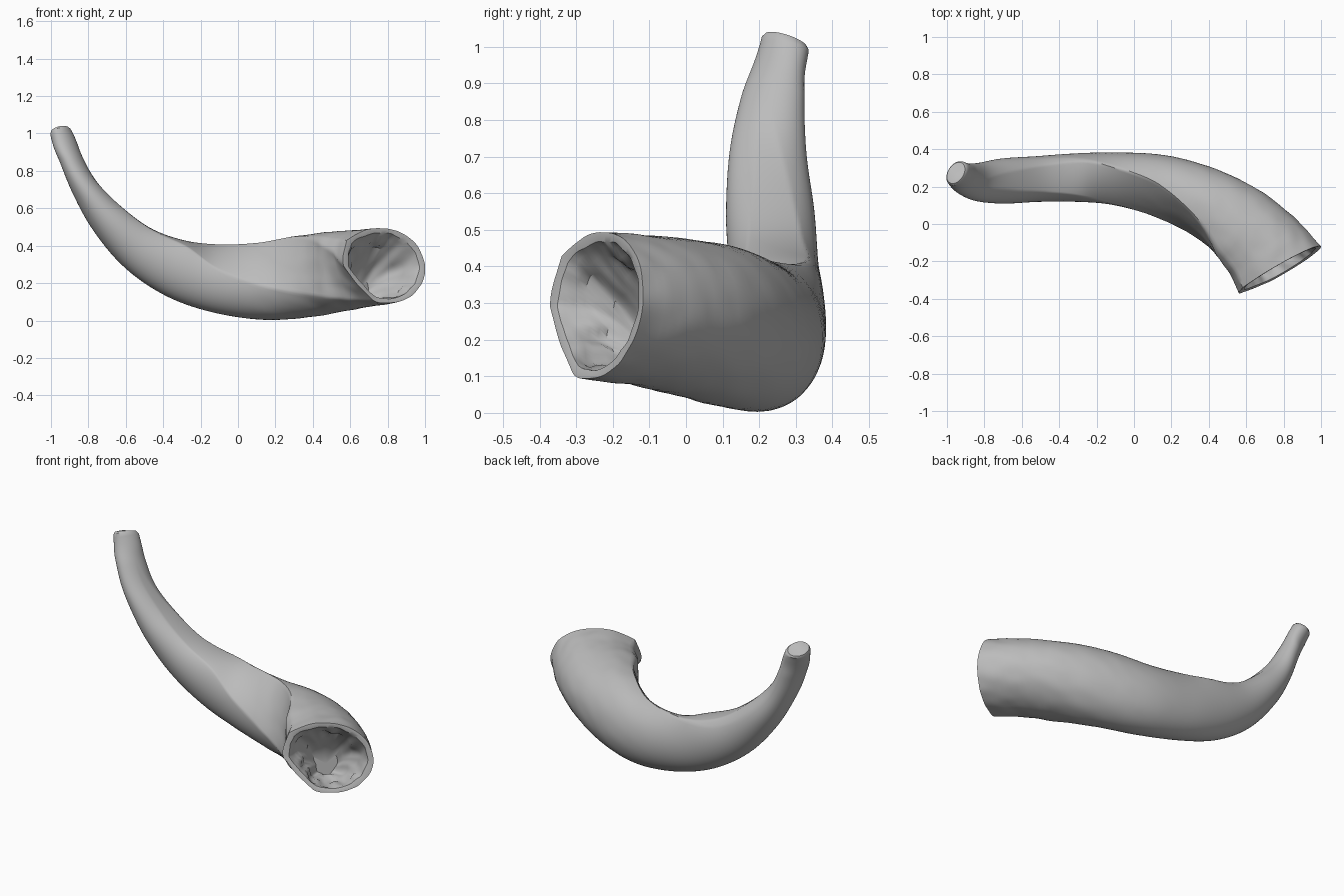
import bpy
import bmesh
from math import sin, cos, pi, radians, exp, remainder
from mathutils import Vector, noise

if "Cube" in bpy.data.objects:
    bpy.data.objects.remove(bpy.data.objects["Cube"], do_unlink=True)

SIDES = 96
STEPS = 7

# Stations from mouth to tip: centre x, y, z, half width, half height,
# flat face direction and limit, ridge direction and height
STATIONS = [
    (0.782, -0.245, 0.293, 0.252, 0.203, -35, 0.82, 37, 0.15),
    (0.682, -0.113, 0.28, 0.228, 0.206, -15, 0.78, 43, 0.14),
    (0.54, 0.022, 0.26, 0.204, 0.215, 6, 0.74, 55, 0.12),
    (0.35, 0.13, 0.234, 0.185, 0.219, 25, 0.7, 72, 0.1),
    (0.13, 0.207, 0.211, 0.165, 0.207, 45, 0.68, 93, 0.08),
    (-0.11, 0.243, 0.225, 0.14, 0.183, 64, 0.68, 114, 0.07),
    (-0.325, 0.248, 0.277, 0.129, 0.158, 85, 0.7, 138, 0.06),
    (-0.525, 0.24, 0.381, 0.122, 0.128, 90, 0.8, 150, 0.03),
    (-0.695, 0.23, 0.54, 0.121, 0.099, 90, 0.9, 150, 0.01),
    (-0.82, 0.224, 0.71, 0.105, 0.071, 90, 0.96, 150, 0),
    (-0.896, 0.239, 0.87, 0.088, 0.057, 90, 1.0, 150, 0),
    (-0.944, 0.268, 0.995, 0.073, 0.053, 90, 1.0, 150, 0),
]
END = len(STATIONS) - 1


def station(t):
    """Catmull-Rom blend of the stations at position t."""
    i = min(int(t), END - 1)
    f = t - i
    p1, p2 = STATIONS[i], STATIONS[i + 1]
    p0 = STATIONS[i - 1] if i else [2 * a - b for a, b in zip(p1, p2)]
    p3 = STATIONS[i + 2] if i + 2 <= END else [2 * b - a for a, b in zip(p1, p2)]
    return [b + 0.5 * f * (c - a + f * (2 * a - 5 * b + 4 * c - d
            + f * (3 * (b - c) + d - a))) for a, b, c, d in zip(p0, p1, p2, p3)]


def frame(t):
    """Centre, side, up and forward directions of the horn at t."""
    lo, hi = station(max(t - 0.1, 0)), station(min(t + 0.1, END))
    tangent = (Vector(hi[:3]) - Vector(lo[:3])).normalized()
    if t < 1:
        tangent = Vector((-0.5, 0.86, -0.14)).lerp(tangent, t).normalized()
    side = Vector((0, 0, 1)).cross(tangent).normalized()
    return Vector(station(t)[:3]), side, tangent.cross(side), tangent


def section(t, scale=1.0):
    """Ring of points: an ellipse with one flat face and a pointed ridge."""
    _, _, _, a, b, angle, limit, ridge, height = station(t)
    d = Vector((cos(radians(angle)), sin(radians(angle))))
    shape = []
    for k in range(SIDES):
        # Points are counted from the ridge so that it stays crisp
        turn = 2 * pi * k / SIDES
        theta = turn + radians(ridge)
        p = Vector((cos(theta), sin(theta)))
        p -= d * max(0, p.dot(d) - limit) * 0.75
        p *= 1 + height * exp(-abs(remainder(turn, 2 * pi)) / 0.5)
        shape.append(p)
    x0, x1 = min(p.x for p in shape), max(p.x for p in shape)
    y0, y1 = min(p.y for p in shape), max(p.y for p in shape)
    c, side, up, _ = frame(t)
    return [c + side * (a * scale * (2 * (p.x - x0) / (x1 - x0) - 1))
            + up * (b * scale * (2 * (p.y - y0) / (y1 - y0) - 1)) for p in shape]


bm = bmesh.new()


def add_ring(points):
    return [bm.verts.new(p) for p in points]


def bridge(r, s):
    for k in range(SIDES):
        n = (k + 1) % SIDES
        bm.faces.new((r[k], r[n], s[n], s[k]))


def close(ring, point):
    v = bm.verts.new(point)
    for k in range(SIDES):
        bm.faces.new((ring[k], ring[(k + 1) % SIDES], v))


# Outer wall, mouth to tip, slightly worn near the mouth
rings = []
for j in range(END * STEPS + 1):
    t = j / STEPS
    centre = frame(t)[0]
    wear = 0.005 * max(0, 1 - t / 5)
    rings.append(add_ring(p + (p - centre).normalized() * wear
                          * noise.noise(p * 14) for p in section(t)))
for r, s in zip(rings, rings[1:]):
    bridge(r, s)

# Rounded, slanted tip
c, _, _, tangent = frame(END)
previous = rings[-1]
for scale, lift in ((0.96, 0.014), (0.85, 0.024), (0.5, 0.026)):
    ring = add_ring(c + (p - c) * scale + tangent * lift
                    + Vector((0, 0, -0.15 * (p.y - c.y))) for p in section(END))
    bridge(previous, ring)
    previous = ring
close(previous, c + tangent * 0.027)

# Hollow mouth: rough rim, then a pitted cavity whose roof slopes to the floor
previous = rings[0]
for t, scale, rough in ((0, 0.95, 0.003), (0.03, 0.87, 0.008), (0.15, 0.84, 0.014),
                        (0.3, 0.79, 0.02), (0.5, 0.73, 0.025), (0.7, 0.66, 0.03),
                        (0.9, 0.57, 0.03), (1.1, 0.46, 0.03), (1.3, 0.3, 0.02)):
    centre, _, up, _ = frame(t)
    sink = up * max(0, 0.87 - scale) * 0.2
    ring = add_ring(p - sink + (centre - p).normalized() * rough
                    * noise.noise(p * 18) for p in section(t, scale))
    bridge(ring, previous)
    previous = ring
close(previous[::-1], centre - sink)

bmesh.ops.recalc_face_normals(bm, faces=bm.faces)
mesh = bpy.data.meshes.new("curved_horn")
bm.to_mesh(mesh)
bm.free()
horn = bpy.data.objects.new("curved_horn", mesh)
bpy.context.collection.objects.link(horn)

# Plain grey surface
grey = bpy.data.materials.new("plain_grey")
grey.use_nodes = True
grey.diffuse_color = (0.5, 0.5, 0.5, 1)
grey.node_tree.nodes["Principled BSDF"].inputs["Base Color"].default_value = (0.5, 0.5, 0.5, 1)
mesh.materials.append(grey)

bpy.ops.object.select_all(action="DESELECT")
horn.select_set(True)
bpy.context.view_layer.objects.active = horn
bpy.ops.object.shade_smooth_by_angle(angle=radians(35))
